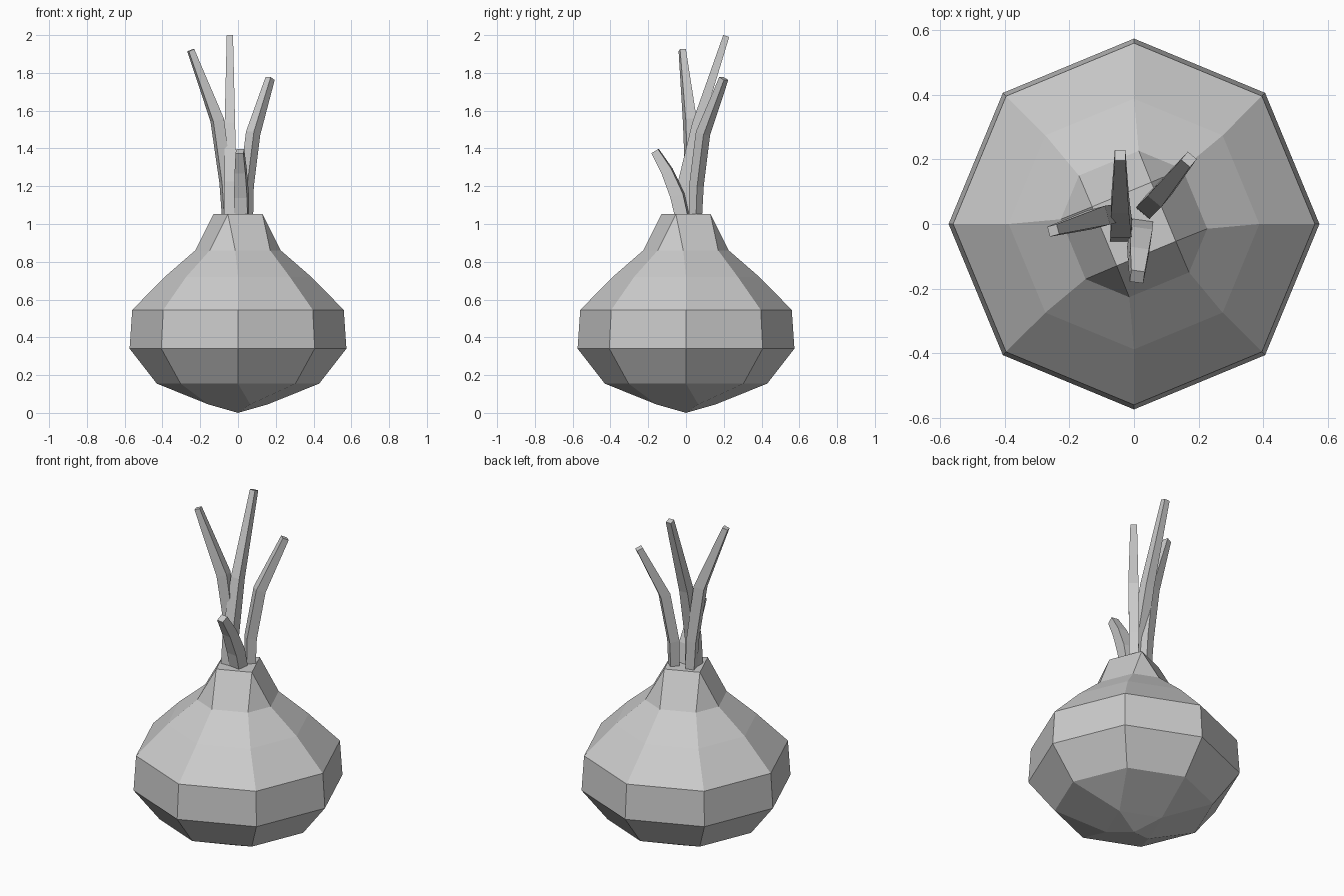
import bpy, bmesh
from math import radians, sin, cos
from mathutils import Vector

cube = bpy.data.objects.get("Cube")
if cube:
    bpy.data.objects.remove(cube, do_unlink=True)

grey = bpy.data.materials.new("light_grey")
grey.use_nodes = True
colour = (0.6, 0.6, 0.6, 1)
grey.diffuse_color = colour
grey.node_tree.nodes["Principled BSDF"].inputs["Base Color"].default_value = colour


def finish(bm, name):
    bmesh.ops.recalc_face_normals(bm, faces=bm.faces)
    mesh = bpy.data.meshes.new(name)
    bm.to_mesh(mesh)
    bm.free()
    mesh.materials.append(grey)
    obj = bpy.data.objects.new(name, mesh)
    bpy.context.collection.objects.link(obj)
    return obj


def ring(bm, r, z, count, start=0, pinch=0):
    """Ring of points; pinch draws neighbouring pairs together."""
    verts = []
    for i in range(count):
        a = radians(start + 360 / count * i + (pinch if i % 2 else -pinch))
        verts.append(bm.verts.new((r * cos(a), r * sin(a), z)))
    return verts


def merge_rings(bm, eight, four, first):
    """Join an eight-sided ring to a four-sided one by quads and triangles."""
    for j in range(4):
        a, b, c = (eight[(2 * j + first + k) % 8] for k in range(3))
        bm.faces.new((a, b, four[j]))
        bm.faces.new((b, c, four[(j + 1) % 4], four[j]))


# Bulb: eight-sided body closing to four sides at neck and root
bm = bmesh.new()
profile = [(0.43, 0.155, 0), (0.574, 0.34, 0), (0.56, 0.545, 0),
           (0.388, 0.72, 0), (0.227, 0.86, 3.7)]
rings = [ring(bm, r, z, 8, 0, p) for r, z, p in profile]
for low, high in zip(rings, rings[1:]):
    for i in range(8):
        k = (i + 1) % 8
        bm.faces.new((low[i], low[k], high[k], high[i]))
neck = ring(bm, 0.14, 1.053, 4, 67.5)
merge_rings(bm, rings[-1], neck, 1)
bm.faces.new(neck)
root = ring(bm, 0.17, 0.045, 4, 22.5)
merge_rings(bm, rings[0], root, 0)
tip = bm.verts.new((0, 0, 0))
for j in range(4):
    bm.faces.new((root[j], root[(j + 1) % 4], tip))
finish(bm, "bulb")


def sprout(name, path, widths, lean):
    """Square tapering stalk along a bent path, leaning towards an angle."""
    bm = bmesh.new()
    pts = [Vector(p) for p in path]
    side = Vector((-sin(radians(lean)), cos(radians(lean)), 0))
    sections = []
    for i, (p, w) in enumerate(zip(pts, widths)):
        along = pts[min(i + 1, len(pts) - 1)] - pts[max(i - 1, 0)]
        if i == 0:
            along = Vector((0, 0, 1))
        out = side.cross(along).normalized()
        sections.append([bm.verts.new(p + (side * s + out * t) * w / 2)
                         for s, t in ((-1, -1), (1, -1), (1, 1), (-1, 1))])
    for low, high in zip(sections, sections[1:]):
        for i in range(4):
            k = (i + 1) % 4
            bm.faces.new((low[i], low[k], high[k], high[i]))
    bm.faces.new(sections[0])
    bm.faces.new(sections[-1])
    finish(bm, name)


# Sprouts
sprout("right_sprout",
       [(-0.055, 0.03, 1.04), (-0.065, 0.03, 1.22), (-0.11, 0.02, 1.55), (-0.25, -0.02, 1.92)],
       (0.05, 0.055, 0.06, 0.032), 195)
sprout("back_sprout",
       [(-0.04, -0.02, 1.04), (-0.04, -0.01, 1.22), (-0.043, 0.06, 1.53), (-0.043, 0.213, 1.995)],
       (0.07, 0.065, 0.055, 0.033), 90)
sprout("left_sprout",
       [(0.045, 0.05, 1.04), (0.045, 0.055, 1.2), (0.08, 0.09, 1.48), (0.17, 0.2, 1.77)],
       (0.05, 0.055, 0.055, 0.036), 50)
sprout("front_sprout",
       [(0.02, -0.02, 1.04), (0.018, -0.045, 1.15), (0.014, -0.1, 1.28), (0.01, -0.163, 1.385)],
       (0.07, 0.07, 0.058, 0.042), 262)
